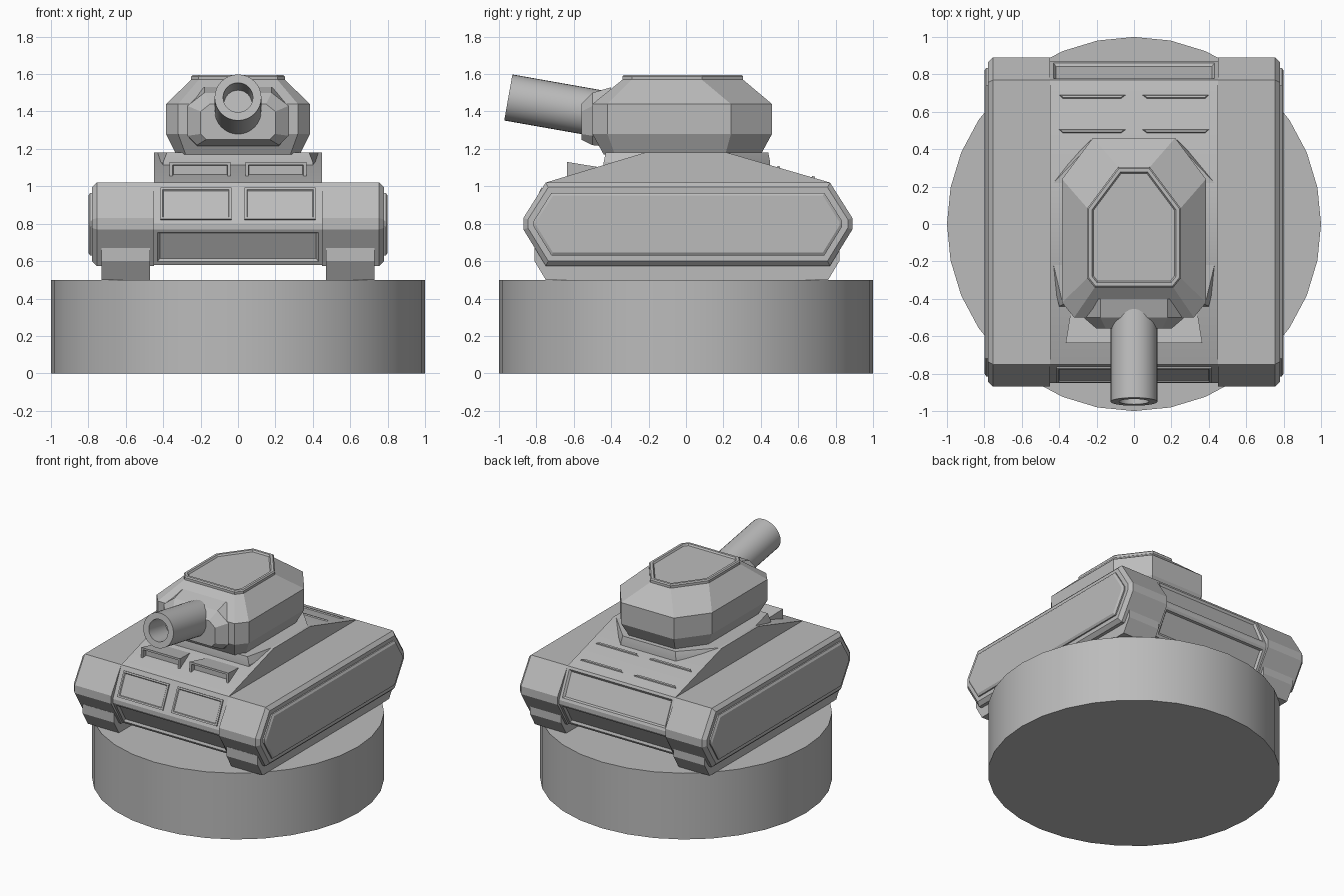
import bpy, bmesh, math
from mathutils import Vector

if "Cube" in bpy.data.objects:
    bpy.data.objects.remove(bpy.data.objects["Cube"])

grey = bpy.data.materials.new("stone_grey")
grey.use_nodes = True
COLOUR = (0.5, 0.5, 0.5, 1)
grey.diffuse_color = COLOUR
grey.node_tree.nodes["Principled BSDF"].inputs["Base Color"].default_value = COLOUR


def finish(name, bm, angle=20, mirror=False):
    mesh = bpy.data.meshes.new(name)
    bm.to_mesh(mesh)
    bm.free()
    mesh.materials.append(grey)
    mesh.shade_smooth()
    mesh.set_sharp_from_angle(angle=math.radians(angle))
    obj = bpy.data.objects.new(name, mesh)
    bpy.context.collection.objects.link(obj)
    if mirror:
        obj.modifiers.new("mirror", "MIRROR")
    return obj


def step(bm, face, steps):
    """Inset a face repeatedly: each step is (inward distance, rise)."""
    for inward, rise in steps:
        bm.normal_update()
        bmesh.ops.inset_individual(bm, faces=[face], thickness=inward, depth=rise,
                                   use_even_offset=True)


def loft(loops):
    """Skin closed loops of 3D points; returns the mesh and its last cap."""
    bm = bmesh.new()
    rings = [[bm.verts.new(p) for p in loop] for loop in loops]
    n = len(rings[0])
    for a, b in zip(rings, rings[1:]):
        for i in range(n):
            bm.faces.new((a[i], a[(i + 1) % n], b[(i + 1) % n], b[i]))
    bm.faces.new(rings[0][::-1])
    cap = bm.faces.new(rings[-1])
    bmesh.ops.recalc_face_normals(bm, faces=bm.faces)
    return bm, cap


def prism_x(profile, x0, x1):
    return loft([[(x, y, z) for y, z in profile] for x in (x0, x1)])


def both(half):
    """Close a half outline by mirroring it in x."""
    return half + [(-x, v) for x, v in reversed(half)]


def panel(name, points, outward, steps, mirror=True):
    bm = bmesh.new()
    face = bm.faces.new([bm.verts.new(p) for p in points])
    face.normal_update()
    if face.normal.dot(Vector(outward)) < 0:
        face.normal_flip()
    step(bm, face, steps)
    finish(name, bm, mirror=mirror)


# Round plinth
bm = bmesh.new()
bmesh.ops.create_cone(bm, cap_ends=True, segments=32, radius1=1, radius2=1, depth=0.5)
bmesh.ops.translate(bm, verts=bm.verts, vec=(0, 0, 0.25))
finish("plinth", bm)

# Track housings with chamfered outer rim and raised side plate
housing = [(-0.75, 1.02), (-0.87, 0.83), (-0.87, 0.77), (-0.75, 0.575),
           (0.77, 0.575), (0.89, 0.77), (0.89, 0.83), (0.77, 1.02)]
bm, cap = prism_x(housing, 0.45, 0.755)
step(bm, cap, [(0.025, 0.025), (0.03, 0), (0, 0.01), (0.015, 0.01)])
finish("track_housing", bm, mirror=True)

# Track treads below the housings
tread = [(-0.81, 0.67), (-0.81, 0.6), (-0.75, 0.5), (0.76, 0.5), (0.82, 0.6), (0.82, 0.67)]
bm, cap = prism_x(tread, 0.47, 0.73)
finish("track_tread", bm, mirror=True)

# Hull with sunken nose, belly and tail panels
hull = [(-0.75, 1.02), (-0.85, 0.8), (-0.85, 0.77), (-0.74, 0.58), (0.76, 0.58),
        (0.87, 0.77), (0.87, 0.8), (0.77, 1.02), (0.22, 1.18), (-0.22, 1.18)]
bm, cap = prism_x(hull, -0.45, 0.45)
bm.normal_update()
sunken = [f for f in bm.faces
          if abs(f.normal.y) > 0.6 and f.calc_area() > 0.1
          and (f.normal.y > 0 or f.normal.z < 0)]
for f in sunken:
    step(bm, f, [(0.02, 0), (0.012, -0.015)])
finish("hull", bm)

# Raised nose plates
nose = [(x, -0.75 - 0.1 * (1.02 - z) / 0.22, z)
        for x, z in ((0.035, 0.82), (0.415, 0.82), (0.415, 0.99), (0.035, 0.99))]
panel("nose_plate", nose, (0, -1, 0.4), [(0, 0.01), (0.012, 0.0), (0.005, -0.006)])

# Turret deck
deck = both([(0.23, 0.45), (0.45, 0.23), (0.45, -0.23), (0.4, -0.44)])
deck_top = both([(0.22, 0.44), (0.43, 0.22), (0.43, -0.22), (0.38, -0.43)])
bm, cap = loft([[(x, y, 1.08) for x, y in deck], [(x, y, 1.13) for x, y in deck],
                [(x, y, 1.18) for x, y in deck_top]])
finish("turret_deck", bm)

# Wedge-shaped vision ports with sunken fronts
bm, cap = loft([[(x, -0.42, z) for x, z in ((0.08, 1.06), (0.33, 1.06), (0.33, 1.095), (0.08, 1.095))],
                [(x, -0.635, z) for x, z in ((0.04, 1.03), (0.365, 1.03), (0.365, 1.13), (0.04, 1.13))]])
step(bm, cap, [(0.015, 0), (0.005, -0.03)])
finish("vision_port", bm, mirror=True)

# Engine slits on the rear deck
for y in (0.495, 0.68):
    rise = lambda v: 1.02 + (0.77 - v) * 0.16 / 0.55
    slit = [(x, v, rise(v)) for x, v in ((0.07, y - 0.009), (0.38, y - 0.009),
                                         (0.4, y + 0.009), (0.045, y + 0.009))]
    panel("engine_slit", slit, (0, 0, 1), [(0.003, 0.008)])

# Turret body with framed roof hatch
bottom = both([(0.19, 0.4), (0.33, 0.21), (0.33, -0.38), (0.28, -0.44)])
middle = both([(0.22, 0.46), (0.385, 0.24), (0.385, -0.42), (0.32, -0.5)])
roof = both([(0.085, 0.305), (0.25, 0.085), (0.25, -0.29), (0.21, -0.34)])
bm, cap = loft([[(x, y, z) for x, y in outline]
                for outline, z in ((bottom, 1.17), (middle, 1.28), (middle, 1.44), (roof, 1.57))])
step(bm, cap, [(0, 0.018), (0.008, 0.008), (0.018, 0), (0.008, -0.012)])
finish("turret", bm)

# Gun mantlet
back = both([(0.18, 1.53), (0.27, 1.45), (0.27, 1.27), (0.22, 1.21)])
mid = both([(0.18, 1.5), (0.27, 1.43), (0.27, 1.27), (0.22, 1.22)])
front = both([(0.15, 1.44), (0.2, 1.4), (0.2, 1.28), (0.17, 1.25)])
bm, cap = loft([[(x, y, z) for x, z in outline]
                for outline, y in ((back, -0.4), (mid, -0.5), (front, -0.56))])
finish("mantlet", bm)

# Raised gun barrel with a hollow muzzle
bm = bmesh.new()
bmesh.ops.create_cone(bm, cap_ends=True, segments=32, radius1=0.125, radius2=0.125, depth=0.55)
bm.normal_update()
muzzle = max(bm.faces, key=lambda f: f.normal.z)
step(bm, muzzle, [(0.045, 0), (0.005, -0.2)])
barrel = finish("barrel", bm, angle=30)
aim = Vector((0, -0.985, 0.174))
barrel.rotation_euler = aim.to_track_quat("Z", "Y").to_euler()
barrel.location = Vector((0, -0.95, 1.475)) - aim * 0.275
